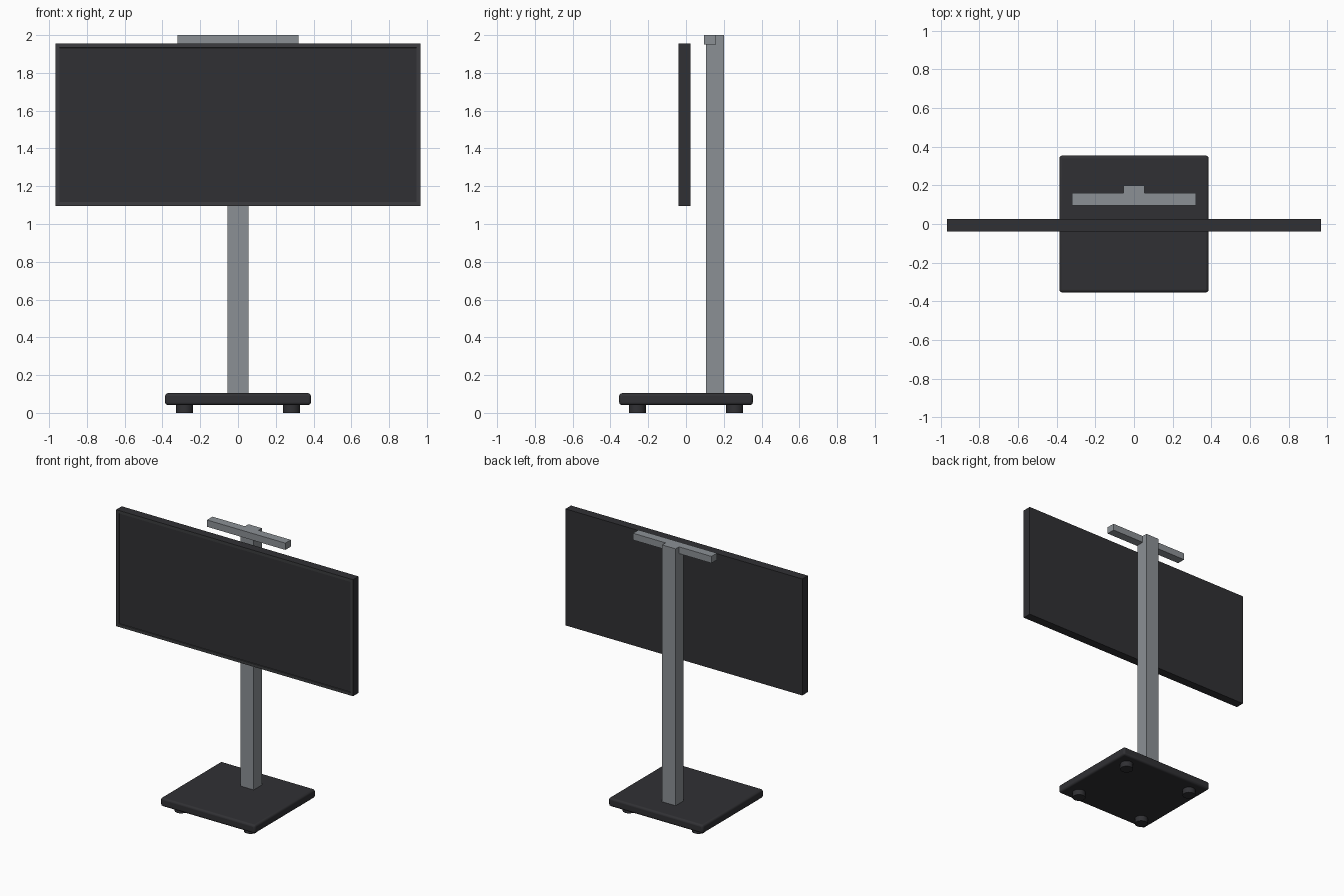
import bpy, bmesh
from mathutils import Matrix, Vector

if "Cube" in bpy.data.objects:
    bpy.data.objects.remove(bpy.data.objects["Cube"])


def material(name, rgb):
    m = bpy.data.materials.new(name)
    m.diffuse_color = (*rgb, 1)
    m.use_nodes = True
    m.node_tree.nodes["Principled BSDF"].inputs["Base Color"].default_value = m.diffuse_color
    return m


black = material("black_plastic", (0.03, 0.03, 0.034))
frame_grey = material("dark_frame", (0.045, 0.046, 0.05))
metal = material("grey_metal", (0.26, 0.28, 0.30))


def finish(name, bm, *mats):
    mesh = bpy.data.meshes.new(name)
    bm.to_mesh(mesh)
    bm.free()
    for m in mats:
        mesh.materials.append(m)
    ob = bpy.data.objects.new(name, mesh)
    bpy.context.collection.objects.link(ob)
    return ob


def box_mesh(lo, hi):
    lo, hi = Vector(lo), Vector(hi)
    bm = bmesh.new()
    bmesh.ops.create_cube(bm, size=1, matrix=Matrix.Translation((lo + hi) / 2)
                          @ Matrix.Diagonal((*(hi - lo), 1)))
    return bm


def smooth(ob, angle=0.6):
    bpy.ops.object.select_all(action='DESELECT')
    ob.select_set(True)
    bpy.context.view_layer.objects.active = ob
    bpy.ops.object.shade_smooth_by_angle(angle=angle)


# Display: slab with a raised bezel around a recessed panel
bm = box_mesh((-0.967, -0.04, 1.095), (0.967, 0.025, 1.955))
bm.normal_update()
front = min(bm.faces, key=lambda f: f.calc_center_median().y)
rim = bmesh.ops.inset_region(bm, faces=[front], thickness=0.03)["faces"]
for f in rim:
    f.material_index = 1
walls = bmesh.ops.inset_region(bm, faces=[front], thickness=0.002, depth=-0.006)["faces"]
for f in walls:
    f.material_index = 1
finish("display_screen", bm, black, frame_grey)

# Upright column and the bar across its top
finish("column", box_mesh((-0.055, 0.105, 0.095), (0.055, 0.2, 2.0)), metal)
finish("top_bar", box_mesh((-0.32, 0.096, 1.95), (0.32, 0.16, 2.0)), metal)

# Base plate with rounded edges
base = finish("base_plate", box_mesh((-0.386, -0.354, 0.042), (0.386, 0.354, 0.104)), black)
bevel = base.modifiers.new("rounded_edges", 'BEVEL')
bevel.width = 0.014
bevel.segments = 3
smooth(base)

# Four round feet
for sx in (-1, 1):
    for sy in (-1, 1):
        bm = bmesh.new()
        bmesh.ops.create_cone(bm, cap_ends=True, segments=24, radius1=0.045, radius2=0.045,
                              depth=0.046, matrix=Matrix.Translation((sx * 0.283, sy * 0.258, 0.023)))
        foot = finish(f"foot_{'left' if sx < 0 else 'right'}_{'front' if sy < 0 else 'back'}", bm, black)
        smooth(foot)
